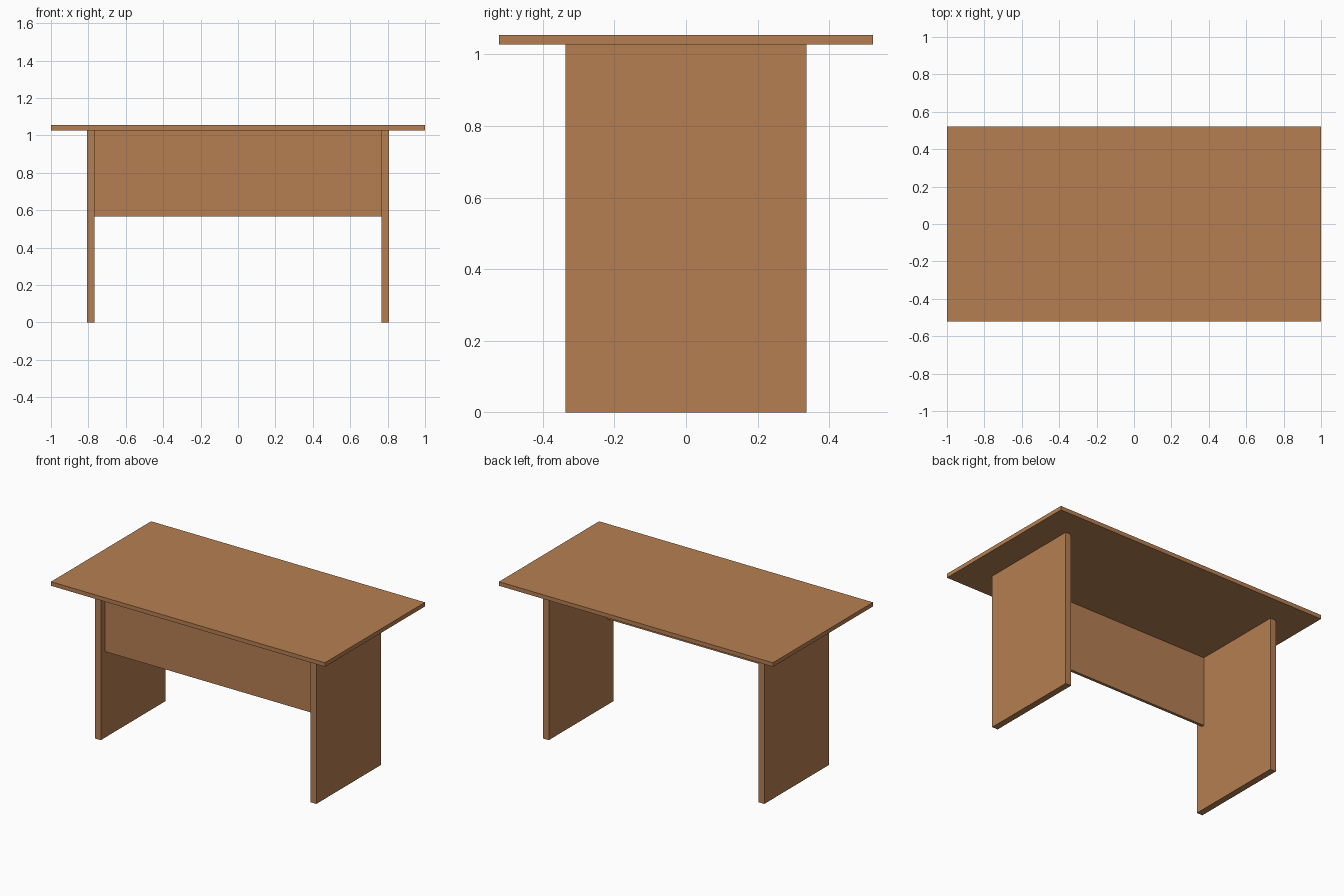
import bpy

if "Cube" in bpy.data.objects:
    bpy.data.objects.remove(bpy.data.objects["Cube"])

wood = bpy.data.materials.new("warm wood")
wood.diffuse_color = (0.468, 0.212, 0.084, 1)
wood.use_nodes = True
wood.node_tree.nodes["Principled BSDF"].inputs["Base Color"].default_value = wood.diffuse_color


def box(name, lo, hi):
    """Axis-aligned board between two corners."""
    bpy.ops.mesh.primitive_cube_add(size=1)
    ob = bpy.context.object
    ob.name = name
    ob.location = [(a + b) / 2 for a, b in zip(lo, hi)]
    ob.scale = [b - a for a, b in zip(lo, hi)]
    bpy.ops.object.transform_apply(location=True, rotation=False, scale=True)
    ob.data.materials.append(wood)
    return ob


UNDERSIDE = 1.027

# Table top
box("table_top", (-1, -0.522, UNDERSIDE), (1, 0.522, 1.054))

# Slab legs
for side, x in (("left", -0.787), ("right", 0.787)):
    box(side + "_leg", (x - 0.021, -0.337, 0), (x + 0.021, 0.337, UNDERSIDE))

# Modesty panel set just behind the front edges of the legs
box("front_panel", (-0.766, -0.291, 0.567), (0.766, -0.272, UNDERSIDE))
